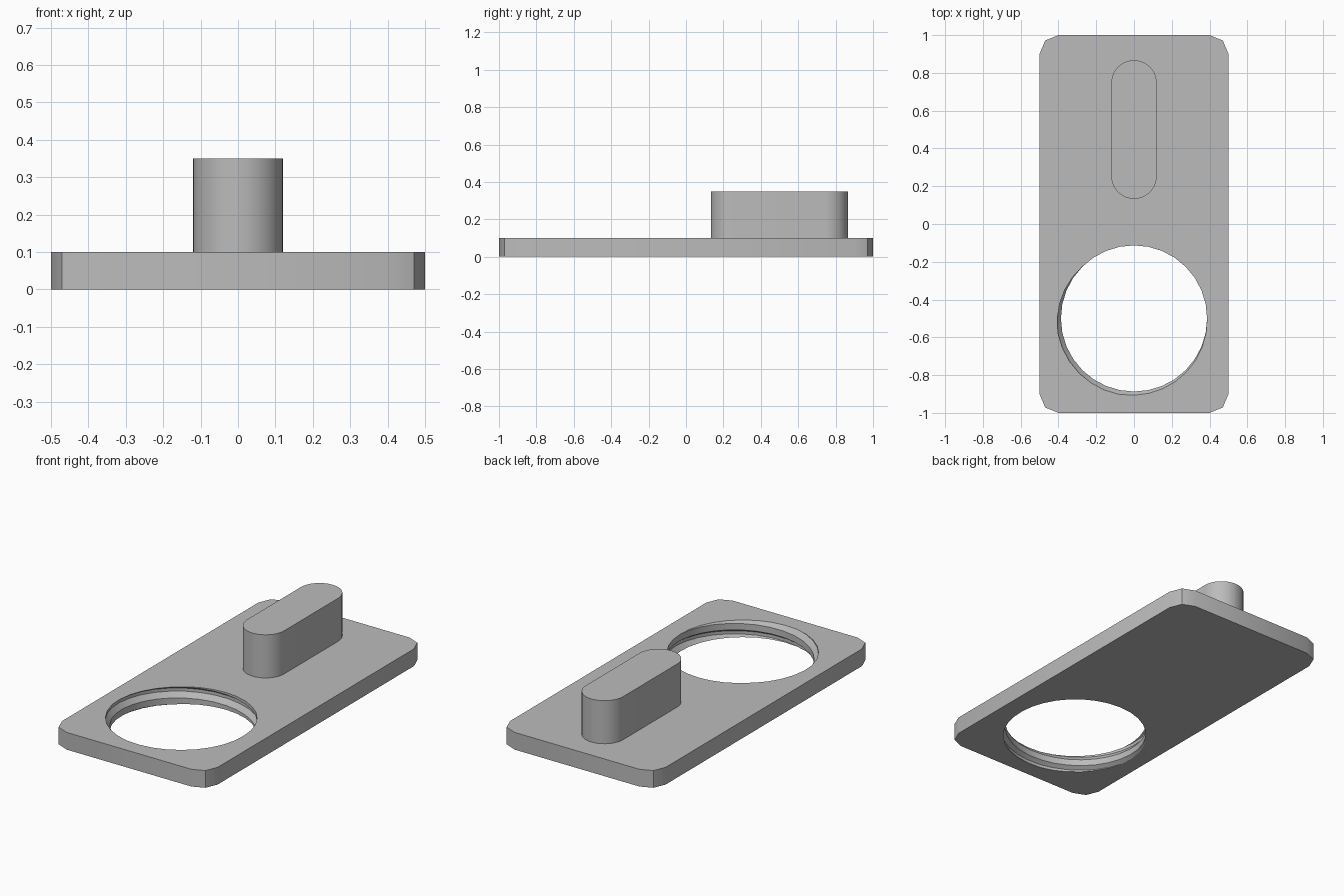
import bpy, bmesh
from math import sin, cos, pi, radians

cube = bpy.data.objects.get("Cube")
if cube:
    bpy.data.objects.remove(cube)

THICK, PITCH, SEGMENTS = 0.1, 0.1, 32
HOLE_Y = -0.5

grey = bpy.data.materials.new("plain_grey")
grey.use_nodes = True
colour = (0.5, 0.5, 0.5, 1)
grey.diffuse_color = colour
grey.node_tree.nodes["Principled BSDF"].inputs["Base Color"].default_value = colour


def finish(name, bm):
    bmesh.ops.recalc_face_normals(bm, faces=bm.faces[:])
    mesh = bpy.data.meshes.new(name)
    bm.to_mesh(mesh)
    bm.free()
    mesh.materials.append(grey)
    obj = bpy.data.objects.new(name, mesh)
    bpy.context.collection.objects.link(obj)
    bpy.ops.object.select_all(action='DESELECT')
    obj.select_set(True)
    bpy.context.view_layer.objects.active = obj
    bpy.ops.object.shade_smooth_by_angle(angle=radians(30))


def rounded_outline(half_x, half_y, radius, steps):
    """Corner arcs of a rounded rectangle, counter-clockwise."""
    points = []
    for quarter, (sx, sy) in enumerate([(1, 1), (-1, 1), (-1, -1), (1, -1)]):
        for s in range(steps + 1):
            a = (quarter + s / steps) * pi / 2
            points.append((sx * (half_x - radius) + radius * cos(a),
                           sy * (half_y - radius) + radius * sin(a)))
    return points


def wall(bm, outline, y, bottom, top):
    """Vertical band following a closed outline."""
    low, high = [[bm.verts.new((px, py + y, z)) for px, py in outline]
                 for z in (bottom, top)]
    for i in range(len(outline)):
        j = (i + 1) % len(outline)
        bm.faces.new((low[i], low[j], high[j], high[i]))
    return high


# Threaded hole: a helical groove swept past the plate and trimmed to it
bm = bmesh.new()
groove = [(360, 0.387), (255, 0.41), (190, 0.41), (133, 0.387)]
columns = []
for i in range(SEGMENTS + 1):
    a = 2 * pi * i / SEGMENTS
    columns.append([
        bm.verts.new((r * cos(a), HOLE_Y + r * sin(a),
                      THICK + PITCH * (i / SEGMENTS - phase / 360 + turn)))
        for turn in range(-2, 3) for phase, r in groove])
for a, b in zip(columns, columns[1:]):
    for k in range(len(a) - 1):
        bm.faces.new((a[k], b[k], b[k + 1], a[k + 1]))
bmesh.ops.remove_doubles(bm, verts=bm.verts[:], dist=1e-5)
for z, up in ((0, -1), (THICK, 1)):
    bmesh.ops.bisect_plane(bm, geom=bm.verts[:] + bm.edges[:] + bm.faces[:],
                           plane_co=(0, 0, z), plane_no=(0, 0, up),
                           clear_outer=True)
bmesh.ops.remove_doubles(bm, verts=bm.verts[:], dist=1e-4)

# Plate: outer wall with clipped corners, then top and bottom around the hole
wall(bm, rounded_outline(0.5, 1, 0.1, 2), 0, 0, THICK)
for z in (0, THICK):
    rim = [e for e in bm.edges if e.is_boundary
           and all(abs(v.co.z - z) < 1e-4 for v in e.verts)]
    bmesh.ops.triangle_fill(bm, edges=rim, use_beauty=True, normal=(0, 0, 1))
finish("plate", bm)

# Upright grip with round ends
bm = bmesh.new()
bm.faces.new(wall(bm, rounded_outline(0.12, 0.367, 0.1199, 10), 0.5, THICK, 0.35))
finish("grip", bm)
